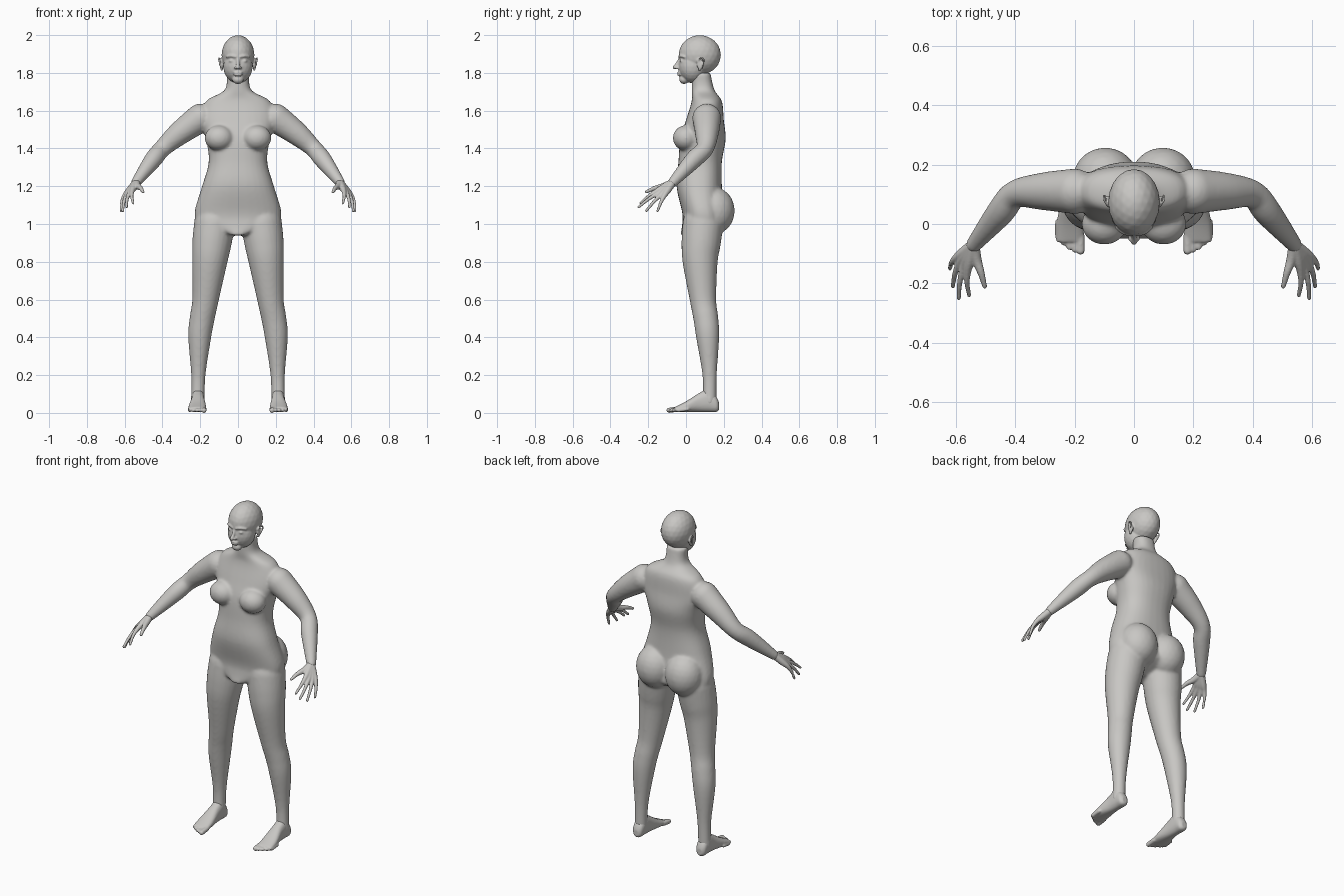
import bpy, bmesh, math
from mathutils import Vector, Matrix

cube = bpy.data.objects.get("Cube")
if cube:
    bpy.data.objects.remove(cube)

clay = bpy.data.materials.new("warm_grey_clay")
clay.use_nodes = True
COLOUR = (.58, .57, .55, 1)
clay.diffuse_color = COLOUR
shader = clay.node_tree.nodes["Principled BSDF"]
shader.inputs["Base Color"].default_value = COLOUR
SIDES = {"left": 1, "right": -1}


def spline(rows, steps=5):
    """Smooth curve through rows of numbers."""
    out = []
    last = len(rows) - 1
    for i in range(last):
        before, start = Vector(rows[max(i - 1, 0)]), Vector(rows[i])
        end, after = Vector(rows[i + 1]), Vector(rows[min(i + 2, last)])
        leave, arrive = (end - before) / 2, (after - start) / 2
        for k in range(steps):
            t = k / steps
            ease = t * t * (3 - 2 * t)
            out.append(start.lerp(end, ease) + leave * t * (1 - t) ** 2 - arrive * t * t * (1 - t))
    out.append(Vector(rows[last]))
    return out


def skin(bm, rings):
    """Closed surface through a list of point rings."""
    rings = [[bm.verts.new(point) for point in ring] for ring in rings]
    for lower, upper in zip(rings, rings[1:]):
        for i in range(len(lower)):
            bm.faces.new((lower[i - 1], lower[i], upper[i], upper[i - 1]))
    bm.faces.new(rings[0])
    bm.faces.new(rings[-1])


def circle(count):
    return [(math.cos(math.tau * i / count), math.sin(math.tau * i / count)) for i in range(count)]


def loft(bm, rows, side=1, upright=True):
    """Oval sections: station, centre x, half width, cross centre, cross half."""
    rings = []
    for station, x, width, cross, depth in spline(rows):
        ring = []
        for u, v in circle(32):
            u, v = (math.copysign(abs(f) ** .85, f) for f in (u, v))
            px, pc = side * (x + u * width), cross + v * depth
            ring.append((px, pc, station) if upright else (px, station, pc))
        rings.append(ring)
    skin(bm, rings)


def blob(bm, centre, radii, side=1):
    x, y, z = centre
    place = Matrix.Translation((side * x, y, z)) @ Matrix.Diagonal((*radii, 1))
    bmesh.ops.create_icosphere(bm, subdivisions=3, radius=1, matrix=place)


def tube(bm, points, side=1):
    """Round limb through points of x, y, z, radius, with ball ends."""
    path = spline(points)
    centres = [Vector((side * p[0], p[1], p[2])) for p in path]
    rings = []
    for i, centre in enumerate(centres):
        way = centres[min(i + 1, len(path) - 1)] - centres[max(i - 1, 0)]
        across = way.cross(Vector((.1, .3, .8))).normalized()
        up = way.cross(across).normalized()
        rings.append([centre + path[i][3] * (u * across + v * up) for u, v in circle(24)])
    skin(bm, rings)
    for x, y, z, radius in (points[0], points[-1]):
        blob(bm, (x, y, z), (radius, radius, radius), side)


def finish(name, bm, voxel, smoothing):
    """Fuse the overlapping forms into one smooth skin."""
    bmesh.ops.recalc_face_normals(bm, faces=bm.faces)
    mesh = bpy.data.meshes.new(name)
    bm.to_mesh(mesh)
    bm.free()
    mesh.materials.append(clay)
    part = bpy.data.objects.new(name, mesh)
    bpy.context.collection.objects.link(part)
    fuse = part.modifiers.new("fuse", "REMESH")
    fuse.mode = "VOXEL"
    fuse.voxel_size = voxel
    fuse.use_smooth_shade = True
    soften = part.modifiers.new("soften", "SMOOTH")
    soften.factor = .5
    soften.iterations = smoothing


# Torso and neck
body = bmesh.new()
loft(body, [
    (1.8, 0, .06, .08, .05), (1.71, 0, .07, .09, .06), (1.65, 0, .17, .11, .08),
    (1.55, 0, .2, .1, .1), (1.45, 0, .17, .09, .12), (1.33, 0, .155, .075, .115),
    (1.2, 0, .19, .07, .12), (1.06, 0, .23, .09, .11), (1, 0, .2, .09, .11),
    (.94, 0, .04, .03, .06)])
for side in SIDES.values():
    # Chest and seat
    blob(body, (.1, 0, 1.455), (.077, .07, .068), side)
    blob(body, (.097, .15, 1.07), (.11, .108, .125), side)
    # Leg
    tube(body, [
        (.125, .09, 1, .108), (.138, .08, .9, .104), (.15, .075, .8, .093),
        (.172, .09, .6, .07), (.19, .105, .5, .066), (.203, .115, .4, .061),
        (.21, .125, .2, .038), (.213, .125, .06, .036)], side)
    # Arm
    tube(body, [
        (.2, .11, 1.56, .077), (.31, .11, 1.48, .063), (.4, .1, 1.4, .047),
        (.45, .04, 1.34, .047), (.54, -.07, 1.22, .027)], side)
finish("body", body, .008, 8)

# Head: skull, jaw and chin
head = bmesh.new()
blob(head, (0, .073, 1.895), (.087, .112, .105))
blob(head, (0, .035, 1.835), (.078, .075, .09))
blob(head, (0, -.01, 1.765), (.03, .026, .024))
# Nose and lips
tube(head, [(0, -.03, 1.88, .008), (0, -.045, 1.85, .009), (0, -.06, 1.83, .011)])
for height in (1.802, 1.79):
    blob(head, (0, -.034, height), (.025, .013, .006))
for side in SIDES.values():
    # Nostril, eye and brow
    blob(head, (.012, -.047, 1.827), (.009, .012, .008), side)
    blob(head, (.034, -.018, 1.863), (.016, .016, .01), side)
    tube(head, [(.01, -.035, 1.885, .007), (.036, -.029, 1.89, .007), (.06, -.01, 1.885, .006)], side)
    # Ear bowl and rim
    blob(head, (.086, .075, 1.845), (.008, .018, .03), side)
    tube(head, [(.088, .06, 1.86, .004), (.1, .08, 1.88, .005), (.1, .095, 1.86, .005),
                (.085, .07, 1.815, .006)], side)
finish("head", head, .0045, 4)

# Hands and feet
WRIST = Vector((.54, -.07, 1.22))
INDEX, LITTLE = Vector((.56, -.155, 1.175)), Vector((.6, -.115, 1.15))
FINGERTIPS = [(.555, -.24, 1.11), (.59, -.25, 1.09), (.61, -.21, 1.07), (.62, -.15, 1.07)]
for label, side in SIDES.items():
    hand = bmesh.new()
    for i, tip in enumerate(FINGERTIPS):
        knuckle = INDEX.lerp(LITTLE, i / 3)
        bend = knuckle.lerp(Vector(tip), .5) + Vector((.005, 0, .005))
        tube(hand, [(*WRIST, .02), (*WRIST.lerp(knuckle, .6), .018), (*knuckle, .013),
                    (*bend, .009), (*tip, .007)], side)
    tube(hand, [(*WRIST, .02), (.53, -.12, 1.2, .017), (.515, -.165, 1.19, .012),
                (.503, -.21, 1.17, .008)], side)
    finish(label + "_hand", hand, .004, 3)

    foot = bmesh.new()
    loft(foot, [
        (.175, .212, .015, .035, .02), (.16, .212, .03, .045, .04), (.12, .212, .034, .065, .06),
        (.07, .212, .036, .055, .05), (0, .215, .046, .033, .028), (-.06, .216, .046, .018, .013)],
        side, upright=False)
    # Toes shrink and step back toward the outside
    for i in range(5):
        x, tip = .18 + .019 * i, -.09 + .003 * i * i
        radius = .01 if i else .014
        tube(foot, [(x, tip + .05, .02, radius), (x, tip, .014, radius)], side)
    finish(label + "_foot", foot, .005, 3)
